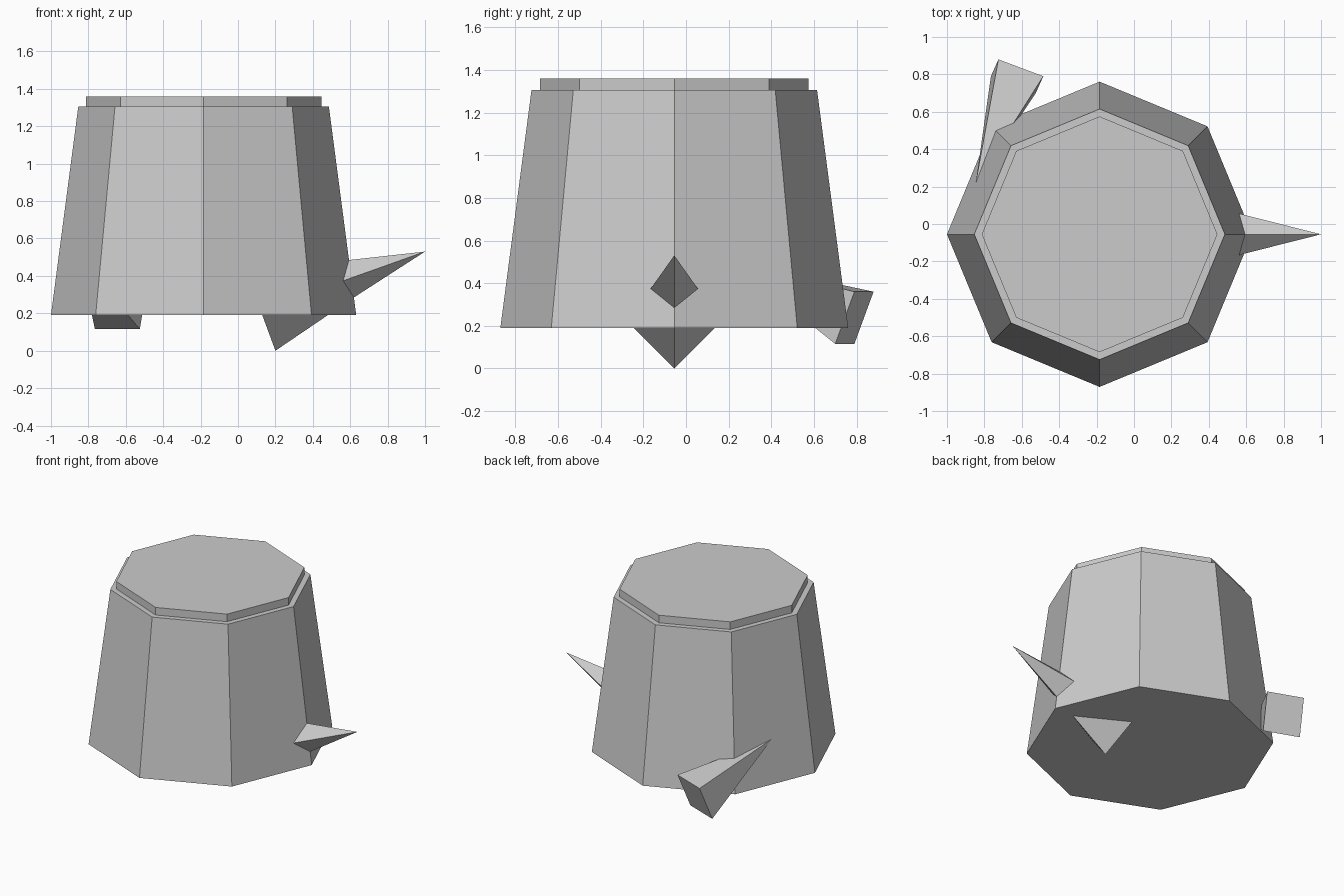
import bpy
import bmesh
from math import tau
from mathutils import Matrix, Vector

cube = bpy.data.objects.get("Cube")
if cube:
    bpy.data.objects.remove(cube, do_unlink=True)

CENTRE = Vector((-0.184, -0.055, 0))
SIDES = 8

grey = bpy.data.materials.new("light_grey")
grey.use_nodes = True
colour = (0.6, 0.6, 0.6, 1)
grey.diffuse_color = colour
grey.node_tree.nodes["Principled BSDF"].inputs["Base Color"].default_value = colour


def finish(name, bm):
    bmesh.ops.recalc_face_normals(bm, faces=bm.faces)
    mesh = bpy.data.meshes.new(name)
    bm.to_mesh(mesh)
    bm.free()
    mesh.materials.append(grey)
    obj = bpy.data.objects.new(name, mesh)
    bpy.context.collection.objects.link(obj)
    return obj


def stack(name, rings):
    """Closed eight-sided solid through (radius, height) rings."""
    bm = bmesh.new()
    loops = []
    for radius, z in rings:
        loops.append([bm.verts.new(CENTRE + Matrix.Rotation(tau * i / SIDES, 3, "Z")
                                   @ Vector((radius, 0, z))) for i in range(SIDES)])
    for low, high in zip(loops, loops[1:]):
        for i in range(SIDES):
            j = (i + 1) % SIDES
            bm.faces.new((low[i], low[j], high[j], high[i]))
    bm.faces.new(loops[0])
    bm.faces.new(loops[-1])
    return finish(name, bm)


def spike(name, tip, base, reach=1.0):
    """Pyramid from tip to base; reach pushes the base on into the body."""
    bm = bmesh.new()
    tip = Vector(tip)
    apex = bm.verts.new(tip)
    ring = [bm.verts.new(tip.lerp(Vector(p), reach)) for p in base]
    for a, b in zip(ring, ring[1:] + ring[:1]):
        bm.faces.new((apex, a, b))
    bm.faces.new(ring)
    return finish(name, bm)


# Tapered body with a stepped lid
stack("body", [(0.816, 0.19), (0.67, 1.305)])
stack("lid", [(0.63, 1.30), (0.63, 1.36)])

# Spike pointing out of the left side
y = CENTRE.y
spike("side_spike", (1.0, y, 0.53),
      [(0.595, y, 0.485), (0.565, y + 0.11, 0.375),
       (0.62, y, 0.285), (0.565, y - 0.11, 0.375)], 1.2)

# Corner poking through the underside
spike("under_spike", (0.2, y, 0.0),
      [(0.48, y, 0.19), (0.13, y + 0.19, 0.19), (0.13, y - 0.19, 0.19)], 1.15)

# Square-based thorn driven into the back
corner = Vector((-0.725, 0.88, 0.36))
across = Vector((0.24, -0.09, 0))
down = Vector((-0.04, -0.09, -0.245))
spike("back_thorn", (-0.846, 0.22, 0.5),
      [corner, corner + across, corner + across + down, corner + down])
